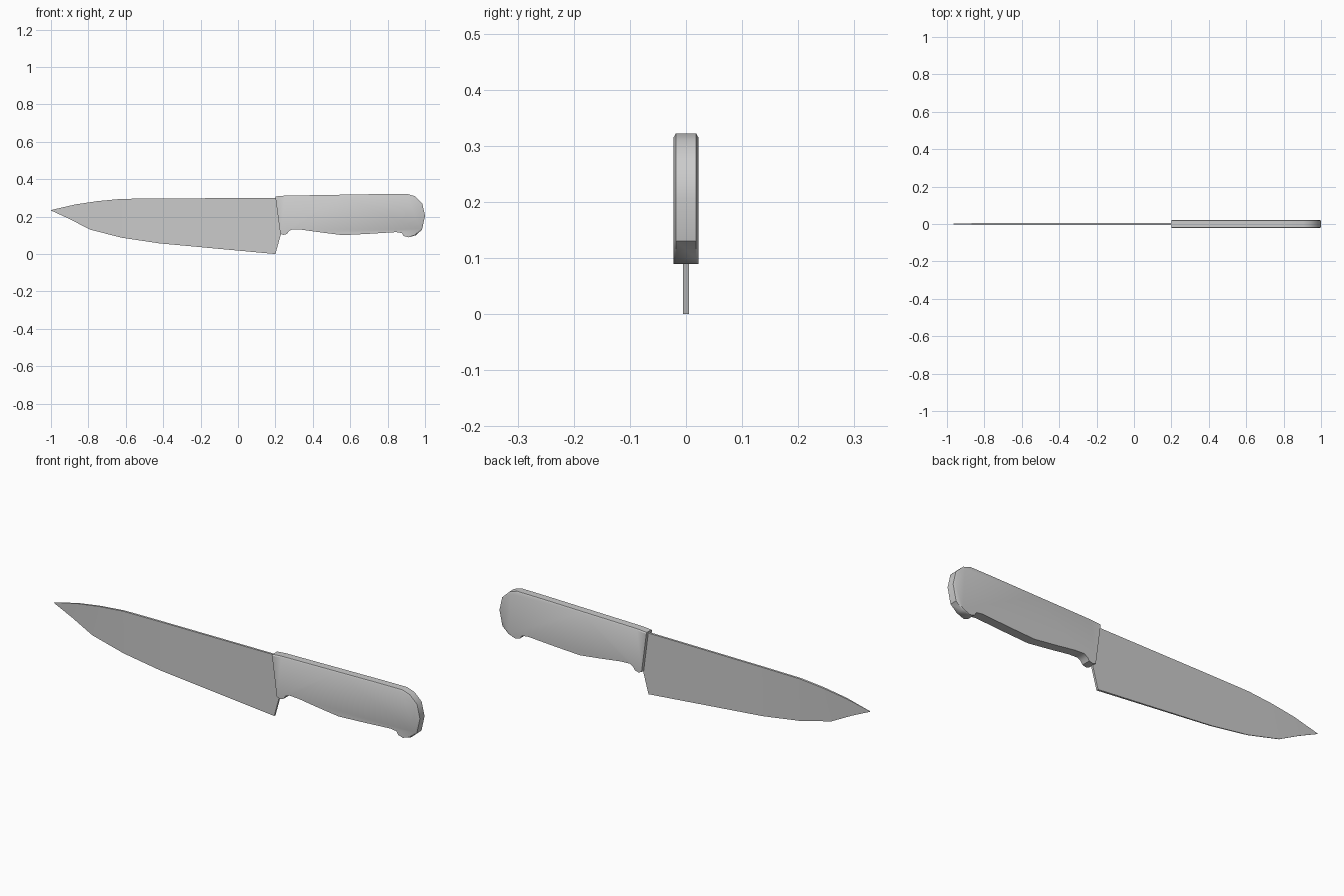
import bpy, bmesh, math
from mathutils import Vector

if "Cube" in bpy.data.objects:
    bpy.data.objects.remove(bpy.data.objects["Cube"])


def finish(name, bm, smooth=False):
    bmesh.ops.remove_doubles(bm, verts=bm.verts, dist=1e-5)
    bmesh.ops.recalc_face_normals(bm, faces=bm.faces)
    mesh = bpy.data.meshes.new(name)
    bm.to_mesh(mesh)
    bm.free()
    ob = bpy.data.objects.new(name, mesh)
    bpy.context.collection.objects.link(ob)
    if smooth:
        bpy.context.view_layer.objects.active = ob
        ob.select_set(True)
        bpy.ops.object.shade_smooth_by_angle(angle=math.radians(35))
        ob.select_set(False)
    return ob


def loft(name, rings, smooth=False):
    """Bridge closed rings of equal length and cap both ends."""
    bm = bmesh.new()
    vs = [[bm.verts.new(p) for p in ring] for ring in rings]
    n = len(vs[0])
    for a, b in zip(vs, vs[1:]):
        for i in range(n):
            j = (i + 1) % n
            bm.faces.new((a[i], a[j], b[j], b[i]))
    bm.faces.new(vs[0])
    bm.faces.new(vs[-1])
    return finish(name, bm, smooth)


# Blade: spine point, edge point, half thickness at each, from near tip to heel
stations = [
    ((-0.87, 0.265), (-0.90, 0.187), 0.0040, 0.0008),
    ((-0.75, 0.283), (-0.79, 0.130), 0.0048, 0.0012),
    ((-0.62, 0.295), (-0.62, 0.087), 0.0052, 0.0018),
    ((-0.42, 0.297), (-0.42, 0.057), 0.0052, 0.0028),
    ((0.20, 0.300), (0.20, 0.0), 0.0052, 0.0052),
    ((0.212, 0.30), (0.232, 0.115), 0.0052, 0.0052),
]
tip = [(-1, s * 0.0004, 0.234 + d) for s, d in ((-1, 0.001), (1, 0.001), (1, -0.001), (-1, -0.001))]
rings = [tip]
for (xt, zt), (xb, zb), tt, tb in stations:
    rings.append([(xt, -tt, zt), (xt, tt, zt), (xb, tb, zb), (xb, -tb, zb)])
loft("blade", rings)

# Handle: clockwise side profile (x, z, chamfer inset of the side faces)
profile = [
    (0.20, 0.308, 0.005), (0.25, 0.312, 0.006), (0.55, 0.317, 0.006),
    (0.78, 0.321, 0.006), (0.905, 0.322, 0.007), (0.945, 0.309, 0.009),
    (0.985, 0.271, 0.010), (1.0, 0.205, 0.010), (0.984, 0.130, 0.008),
    (0.95, 0.100, 0.004), (0.91, 0.089, 0), (0.885, 0.097, 0),
    (0.876, 0.112, 0), (0.845, 0.117, 0), (0.70, 0.108, 0),
    (0.56, 0.101, 0), (0.44, 0.116, 0), (0.34, 0.130, 0),
    (0.29, 0.132, 0), (0.272, 0.122, 0), (0.262, 0.107, 0),
    (0.242, 0.102, 0), (0.226, 0.108, 0),
]


def inset_ring(y, amount):
    pts = [Vector(p[:2]) for p in profile]
    out = []
    for i, p in enumerate(pts):
        t = (pts[(i + 1) % len(pts)] - pts[i - 1]).normalized()
        if i == 0:
            t = Vector((1, 0))
        q = p + Vector((t.y, -t.x)) * profile[i][2] * amount
        out.append((q.x, y, q.y))
    return out


loft("handle", [inset_ring(-0.022, 1), inset_ring(-0.018, 0),
                inset_ring(0.018, 0), inset_ring(0.022, 1)], smooth=True)
